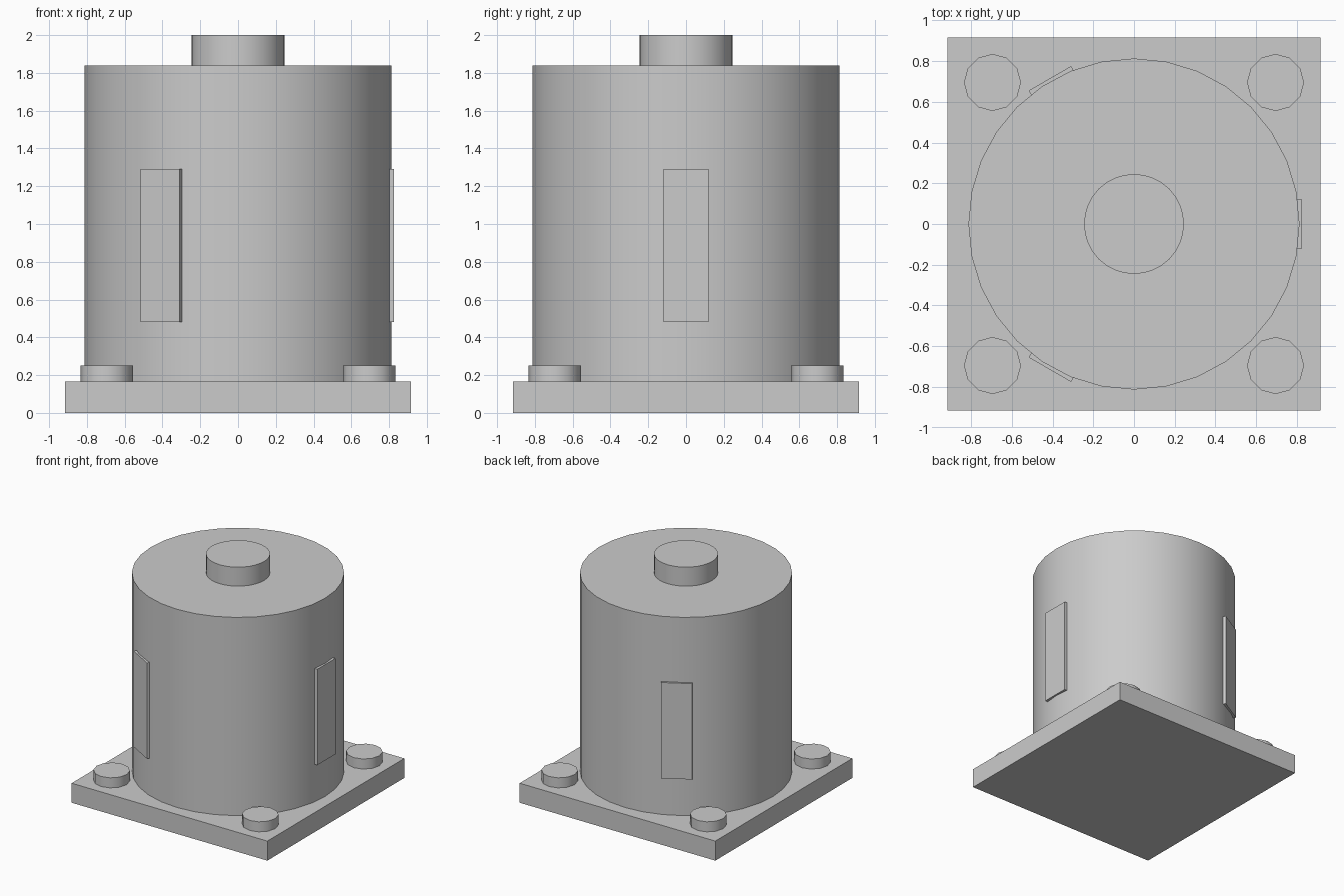
import bpy
import math

cube = bpy.data.objects.get("Cube")
if cube:
    bpy.data.objects.remove(cube, do_unlink=True)

# Single plain grey finish
grey = bpy.data.materials.new("plain_grey")
grey.use_nodes = True
color = (0.6, 0.6, 0.6, 1)
grey.diffuse_color = color
grey.node_tree.nodes["Principled BSDF"].inputs["Base Color"].default_value = color


def finish(name):
    obj = bpy.context.object
    obj.name = name
    obj.data.materials.append(grey)
    return obj


def box(name, size, location, turn=0):
    bpy.ops.mesh.primitive_cube_add(size=1, location=location, rotation=(0, 0, turn))
    obj = finish(name)
    obj.scale = size
    return obj


def cylinder(name, sides, radius, bottom, top, x=0, y=0):
    bpy.ops.mesh.primitive_cylinder_add(
        vertices=sides, radius=radius, depth=top - bottom,
        location=(x, y, (top + bottom) / 2))
    obj = finish(name)
    bpy.ops.object.shade_smooth_by_angle(angle=math.radians(35))
    return obj


BASE_TOP = 0.165
BODY_TOP = 1.84

# Square mounting base, round housing and top shaft
box("base_plate", (1.83, 1.83, BASE_TOP), (0, 0, BASE_TOP / 2))
cylinder("housing", 32, 0.813, BASE_TOP, BODY_TOP)
cylinder("shaft", 32, 0.245, BODY_TOP, 2)

# Bolt heads at the corners of the base
for side, x in (("left", 0.695), ("right", -0.695)):
    for end, y in (("front", -0.695), ("back", 0.695)):
        cylinder(f"bolt_{end}_{side}", 12, 0.14, BASE_TOP, 0.25, x, y)

# Three flat panels spaced evenly around the housing
for i in range(3):
    angle = i * math.tau / 3
    reach = 0.801
    box(f"side_panel_{i + 1}", (0.05, 0.24, 0.81),
        (reach * math.cos(angle), reach * math.sin(angle), 0.885), angle)
